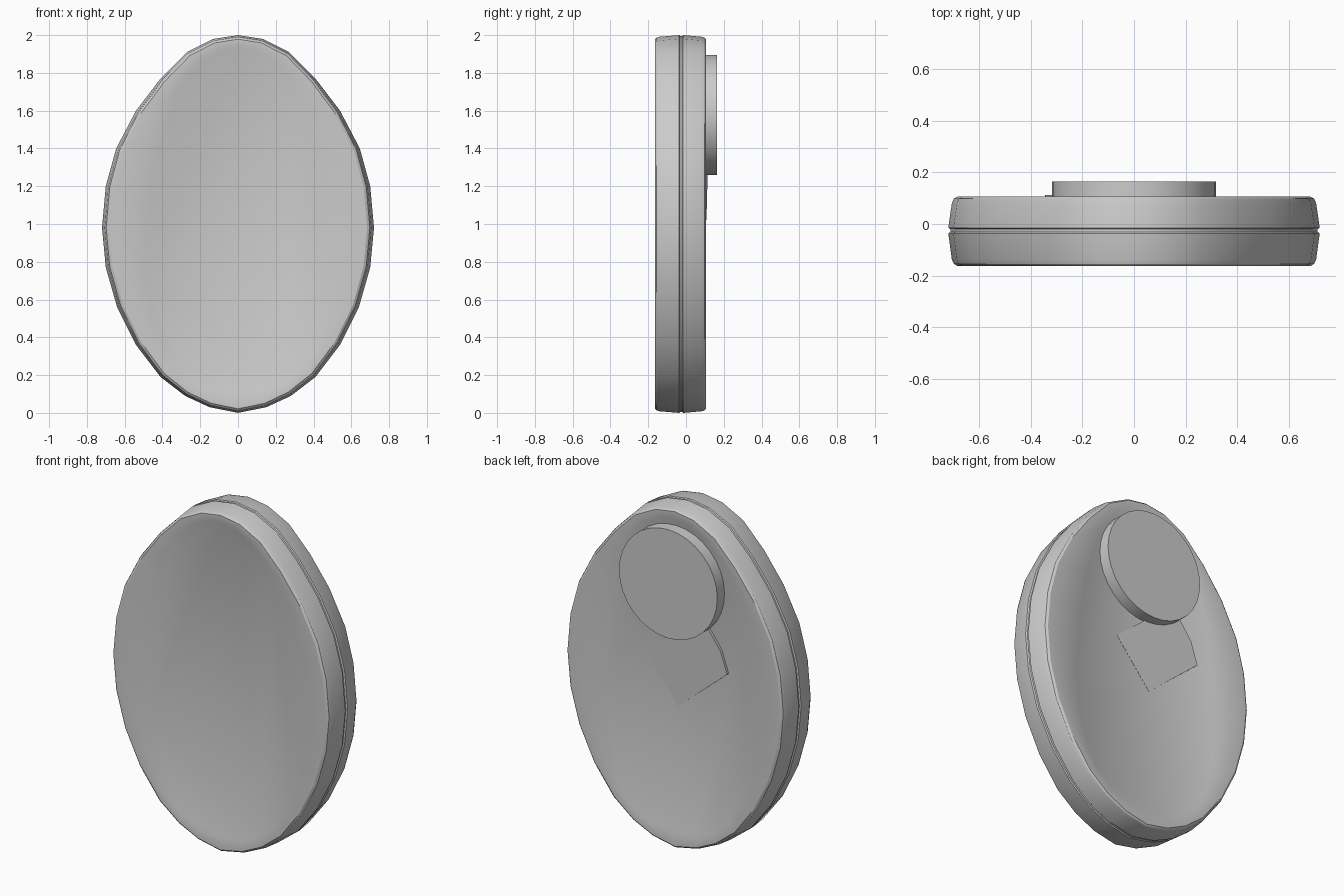
import bpy
import math

if "Cube" in bpy.data.objects:
    bpy.data.objects.remove(bpy.data.objects["Cube"], do_unlink=True)

# One plain grey for the whole model
grey = bpy.data.materials.new("plain_grey")
grey.use_nodes = True
colour = (0.6, 0.6, 0.6, 1.0)
grey.diffuse_color = colour
grey.node_tree.nodes["Principled BSDF"].inputs["Base Color"].default_value = colour


def mirror_outline(half):
    """Close a right-hand outline (top to bottom) with its mirror image."""
    return half + [(-x, z) for x, z in reversed(half[1:-1])]


def inset(outline, amount_x, amount_z):
    """Shrink an outline about the middle of the shell."""
    half_width = max(x for x, z in outline)
    return [(x * (1 - amount_x / half_width), 1 + (z - 1) * (1 - amount_z))
            for x, z in outline]


def loft(name, rings):
    """Skin a stack of (outline, depth) rings and cap both ends."""
    count = len(rings[0][0])
    verts, faces = [], []
    for outline, depth in rings:
        if callable(depth):
            verts += [(x, depth(x, z), z) for x, z in outline]
        else:
            verts += [(x, depth, z) for x, z in outline]
    for ring in range(len(rings) - 1):
        start = ring * count
        for i in range(count):
            j = (i + 1) % count
            faces.append((start + i, start + j,
                          start + count + j, start + count + i))
    faces.append(tuple(reversed(range(count))))
    faces.append(tuple(range(len(verts) - count, len(verts))))
    mesh = bpy.data.meshes.new(name)
    mesh.from_pydata(verts, [], faces)
    mesh.materials.append(grey)
    obj = bpy.data.objects.new(name, mesh)
    bpy.context.collection.objects.link(obj)
    # Consistent outward normals, smooth sides and sharp rims
    bpy.ops.object.select_all(action="DESELECT")
    obj.select_set(True)
    bpy.context.view_layer.objects.active = obj
    bpy.ops.object.mode_set(mode="EDIT")
    bpy.ops.mesh.select_all(action="SELECT")
    bpy.ops.mesh.normals_make_consistent(inside=False)
    bpy.ops.object.mode_set(mode="OBJECT")
    bpy.ops.object.shade_smooth_by_angle(angle=math.radians(30))
    return obj


# Egg-shaped shell with a seam groove and a recessed panel on both faces
shell = mirror_outline([
    (0, 2), (.13, 1.98), (.27, 1.91), (.41, 1.77), (.54, 1.6),
    (.645, 1.4), (.7, 1.2), (.72, .98), (.7, .77), (.64, .56),
    (.54, .36), (.41, .19), (.28, .09), (.15, .03), (0, 0)])
panel = mirror_outline([
    (0, 1.945), (.09, 1.935), (.19, 1.88), (.27, 1.8), (.34, 1.69),
    (.43, 1.41), (.477, 1.11), (.493, .81), (.487, .66), (.467, .5),
    (.42, .35), (.36, .24), (.26, .15), (.14, .1), (0, .088)])
panel_floor = inset(panel, .018, .024)

front, back, recess = -.163, .106, .008
side_profile = [
    (front, .036), (front + .008, .022), (front + .025, .014),
    (-.036, 0), (-.031, .008), (-.02, .008), (-.015, 0),
    (back - .025, .014), (back - .008, .022), (back, .036)]
rings = [(panel_floor, front + recess), (panel, front)]
rings += [(inset(shell, d, d * .6), y) for y, d in side_profile]
rings += [(panel, back), (panel_floor, back - recess)]
loft("shell", rings)

# Round disc on the upper back
sides, radius = 32, .318
circle = [(radius * math.sin(math.tau * i / sides),
           1.578 + radius * math.cos(math.tau * i / sides))
          for i in range(sides)]
loft("back_disc", [(circle, back - .012), (circle, .165)])

# Slanted tab under the disc, sinking into the panel at its lower end
tab = [(-.02, .845), (.2, 1.107), (.045, 1.238), (-.13, 1.386),
       (-.22, 1.357), (-.3, 1.25), (-.345, 1.12)]


def tab_height(x, z):
    along = -.76 * (x + .02) + .65 * (z - .845)
    return back - recess + .001 + .03 * max(along, 0)


loft("back_tab", [(tab, back - .02), (tab, tab_height)])
